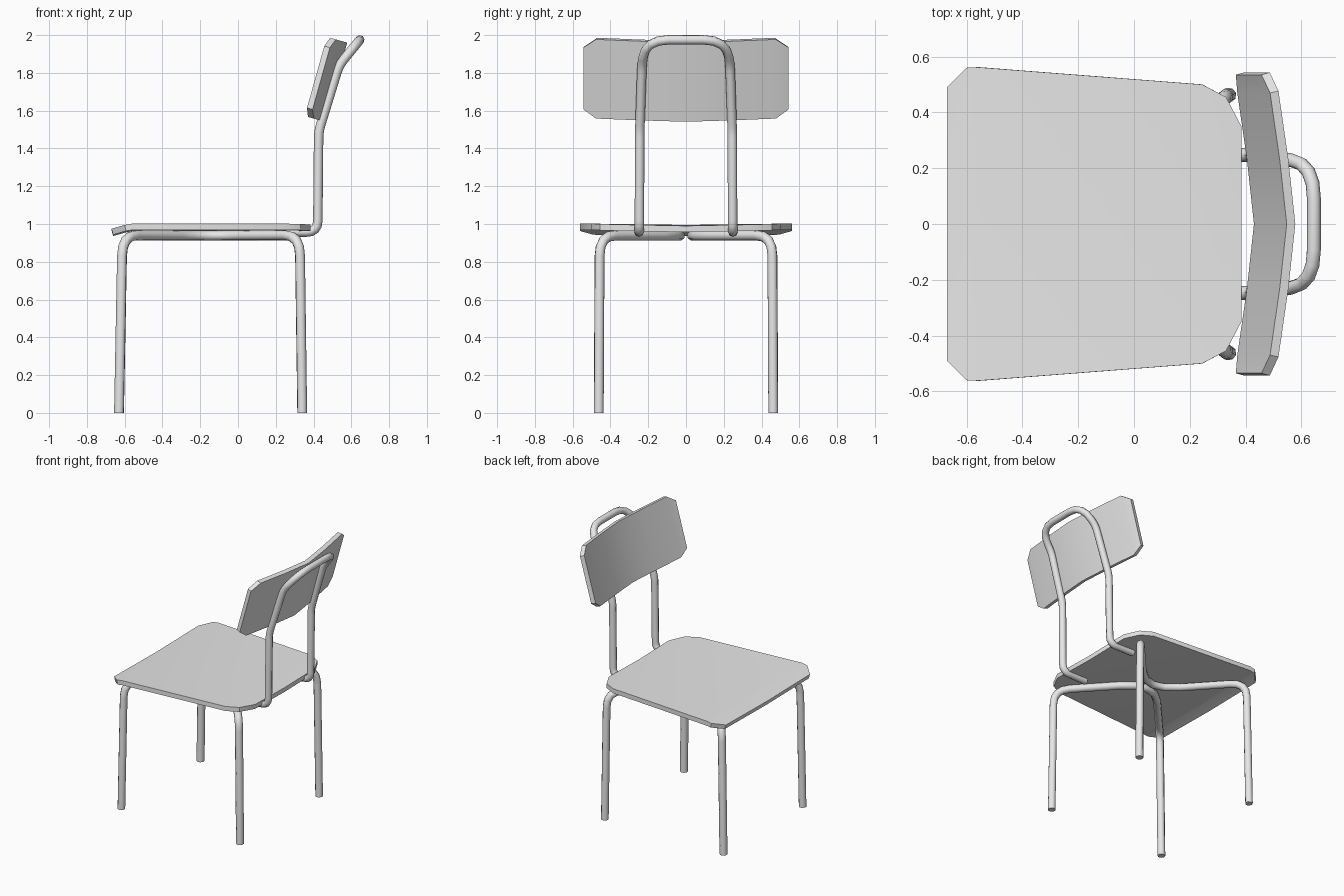
import bpy
import bmesh
import math
from mathutils import Vector

if "Cube" in bpy.data.objects:
    bpy.data.objects.remove(bpy.data.objects["Cube"], do_unlink=True)

GREY = (0.8, 0.8, 0.8, 1.0)
grey = bpy.data.materials.new("plain grey")
grey.use_nodes = True
grey.diffuse_color = GREY
grey.node_tree.nodes["Principled BSDF"].inputs["Base Color"].default_value = GREY


def select_only(obj):
    bpy.ops.object.select_all(action="DESELECT")
    obj.select_set(True)
    bpy.context.view_layer.objects.active = obj


def rounded_path(points, radii, steps=4):
    """Replace each inner corner of a polyline with a short curve."""
    pts = [Vector(p) for p in points]
    path = [pts[0]]
    for before, corner, after, r in zip(pts, pts[1:], pts[2:], radii):
        a = corner + (before - corner).normalized() * r
        b = corner + (after - corner).normalized() * r
        for i in range(steps + 1):
            t = i / steps
            path.append(a * (1 - t) ** 2 + corner * 2 * t * (1 - t) + b * t * t)
    return path + [pts[-1]]


def tube(name, path, radius=0.027):
    curve = bpy.data.curves.new(name, "CURVE")
    curve.dimensions = "3D"
    curve.bevel_depth = radius
    curve.bevel_resolution = 2
    curve.use_fill_caps = True
    spline = curve.splines.new("POLY")
    spline.points.add(len(path) - 1)
    for point, co in zip(spline.points, path):
        point.co = (*co, 1)
    curve.materials.append(grey)
    obj = bpy.data.objects.new(name, curve)
    bpy.context.collection.objects.link(obj)
    select_only(obj)
    bpy.ops.object.convert(target="MESH")
    bpy.ops.object.shade_smooth_by_angle(angle=math.radians(50))


def panel(name, rows, thickness):
    """Skin rows of points into a sheet and give it thickness."""
    bm = bmesh.new()
    grid = [[bm.verts.new(p) for p in row] for row in rows]
    for r0, r1 in zip(grid, grid[1:]):
        for i in range(len(r0) - 1):
            bm.faces.new((r0[i], r1[i], r1[i + 1], r0[i + 1]))
    mesh = bpy.data.meshes.new(name)
    bm.to_mesh(mesh)
    bm.free()
    mesh.materials.append(grey)
    obj = bpy.data.objects.new(name, mesh)
    bpy.context.collection.objects.link(obj)
    select_only(obj)
    solid = obj.modifiers.new("thickness", "SOLIDIFY")
    solid.thickness = thickness
    solid.offset = -1
    bpy.ops.object.modifier_apply(modifier="thickness")
    bpy.ops.object.shade_smooth_by_angle(angle=math.radians(30))


# Seat: stations of x, half width, edge height, with a shallow dip along the middle
stations = [(-0.67, 0.49, 0.975), (-0.6, 0.56, 0.995), (-0.56, 0.562, 1.002),
            (0.245, 0.5, 1.002), (0.33, 0.455, 1.0), (0.385, 0.35, 0.997)]
panel("seat", [[(x, -w, z), (x, 0, z - 0.007), (x, w, z)] for x, w, z in stations], 0.033)

# Backrest: columns of y, backward bend, bottom and top, all tilted back
tilt = math.atan2(0.115, 0.41)
up = Vector((math.sin(tilt), 0, math.cos(tilt)))
out = Vector((math.cos(tilt), 0, -math.sin(tilt)))
base = Vector((0.43, 0, 1.55))
half = [(0.535, -0.08, 0.045, 0.385), (0.47, -0.062, 0, 0.435),
        (0.23, -0.026, 0, 0.435), (0, 0, 0, 0.435)]
columns = [(-y, b, lo, hi) for y, b, lo, hi in half] + half[-2::-1]
panel("backrest",
      [[base + Vector((0, y, 0)) + out * bend + up * h for h in (lo, hi)]
       for y, bend, lo, hi in columns], -0.032)

# Leg frames: two legs joined by a bent bar under the seat, one per side
for side, name in ((1, "left_leg_frame"), (-1, "right_leg_frame")):
    corners = [(-0.63, 0.462, 0), (-0.612, 0.457, 0.94), (-0.14, -0.06, 0.938),
               (0.327, 0.457, 0.94), (0.34, 0.462, 0)]
    path = rounded_path(corners, (0.11, 0.25, 0.11))
    tube(name, [(p.x, p.y * side, p.z) for p in path])

# Back frame: one tube looping up from under the seat behind the backrest
side_points = [(0.22, -0.25, 0.957), (0.422, -0.247, 0.957), (0.427, -0.245, 1.49),
               (0.535, -0.233, 1.84), (0.645, -0.215, 1.975)]
bends = [0.06, 0.04, 0.04, 0.125]
loop = side_points + [(x, -y, z) for x, y, z in reversed(side_points)]
tube("back_frame", rounded_path(loop, bends + bends[::-1]), 0.025)
